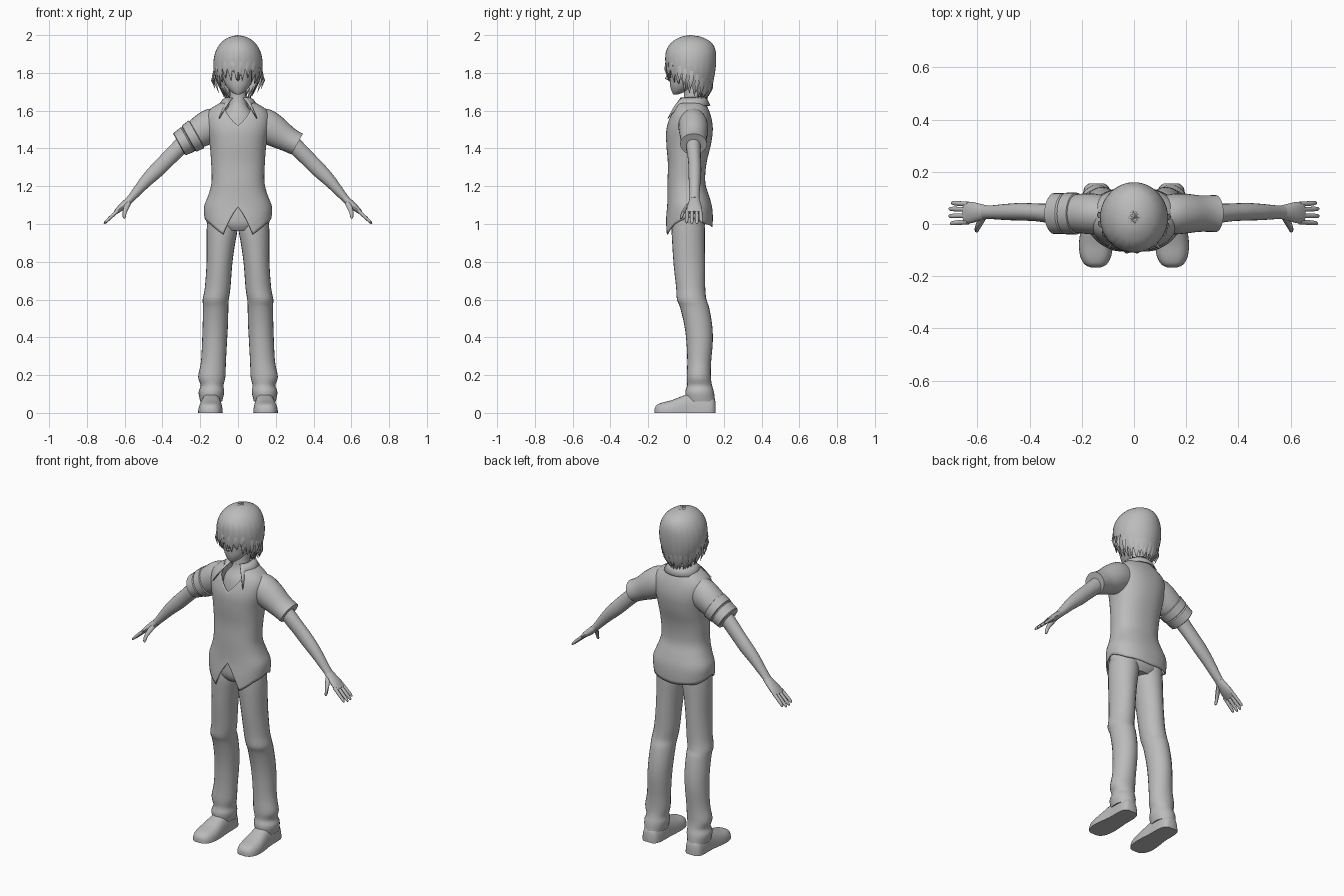
import bpy, bmesh, math, random
from mathutils import Vector

random.seed(4)
grey = bpy.data.materials.new("plain grey")
grey.diffuse_color = (0.5, 0.5, 0.5, 1)


def make(name, verts, faces, thick=0, angle=40):
    """Mesh object from generated points, smooth shaded, optional shell thickness."""
    me = bpy.data.meshes.new(name)
    me.from_pydata([tuple(v) for v in verts], [], faces)
    bm = bmesh.new()
    bm.from_mesh(me)
    bmesh.ops.recalc_face_normals(bm, faces=bm.faces)
    bm.to_mesh(me)
    bm.free()
    me.materials.append(grey)
    ob = bpy.data.objects.new(name, me)
    bpy.context.collection.objects.link(ob)
    if thick:
        mod = ob.modifiers.new("shell", 'SOLIDIFY')
        mod.thickness = thick
        mod.offset = -1
    bpy.ops.object.select_all(action='DESELECT')
    ob.select_set(True)
    bpy.context.view_layer.objects.active = ob
    bpy.ops.object.shade_smooth_by_angle(angle=math.radians(angle))
    return ob


def grid_faces(rows, n, closed=True):
    return [(r * n + i, r * n + (i + 1) % n, (r + 1) * n + (i + 1) % n, (r + 1) * n + i)
            for r in range(rows - 1) for i in range(n if closed else n - 1)]


def smooth_rows(rows, k=3):
    """Catmull-Rom refinement of a list of ring descriptions."""
    out = []
    for i in range(len(rows) - 1):
        p = [rows[max(i - 1, 0)], rows[i], rows[i + 1], rows[min(i + 2, len(rows) - 1)]]
        for j in range(k):
            t = j / k
            out.append([0.5 * (2 * b + (c - a) * t + (2 * a - 5 * b + 4 * c - d) * t * t
                               + (3 * b - a - 3 * c + d) * t ** 3) for a, b, c, d in zip(*p)])
    return out + [list(rows[-1])]


def loft(name, rings, n=20, k=3, side=1, angle=40):
    """Capped tube; ring = x, y, z, radius across, radius along y, tilt in degrees."""
    rows = smooth_rows(rings, k)
    verts = []
    for x, y, z, ra, rb, tilt in rows:
        t = math.radians(tilt)
        for i in range(n):
            a = math.tau * i / n
            c = ra * math.cos(a)
            verts.append((side * (x + c * math.cos(t)), y + rb * math.sin(a), z + c * math.sin(t)))
    faces = grid_faces(len(rows), n)
    faces += [tuple(range(n)), tuple(range((len(rows) - 1) * n, len(rows) * n))]
    return make(name, verts, faces, angle=angle)


def lerp(table, x):
    """Linear lookup in a table of (key, values...) rows sorted by key."""
    if x <= table[0][0]:
        return table[0][1:]
    for a, b in zip(table, table[1:]):
        if x <= b[0]:
            t = (x - a[0]) / (b[0] - a[0])
            return [p + (q - p) * t for p, q in zip(a[1:], b[1:])]
    return table[-1][1:]


def body_point(table, z, deg, power):
    """Point on a body of rows (z, half width, front y, back y); angle 0 faces front."""
    rx, f, b = lerp(table, z)
    s, c = math.sin(math.radians(deg)), math.cos(math.radians(deg))
    e = 2 / power
    return Vector((rx * math.copysign(abs(s) ** e, s),
                   (f + b) / 2 - (b - f) / 2 * math.copysign(abs(c) ** e, c), z))


def shell(name, table, low, high, n, rows, power, thick, angle=40):
    """Open shell whose lower and upper edges vary with the angle."""
    table = smooth_rows(table, 4)
    verts = [body_point(table, low(i) + (high(i) - low(i)) * r / (rows - 1), 360 * i / n, power)
             for r in range(rows) for i in range(n)]
    return make(name, verts, grid_faces(rows, n), thick, angle)


def front_angle(i, n):
    d = 360 * i / n
    return min(d, 360 - d)


# Shirt body with pointed tails and an open neck
shirt = [(0.93, .165, -.112, .135), (1.02, .176, -.108, .142), (1.09, .18, -.10, .138),
         (1.15, .158, -.098, .122), (1.22, .14, -.098, .102), (1.32, .142, -.096, .108),
         (1.42, .15, -.104, .132), (1.50, .165, -.104, .142), (1.56, .17, -.088, .135),
         (1.60, .155, -.072, .122), (1.63, .115, -.055, .108), (1.655, .065, -.03, .095)]
hem = [(0, 1.09), (25, .945), (55, 1.0), (90, 1.035), (130, 1.0), (180, .985)]
neckline = [(0, 1.52), (35, 1.65), (180, 1.655)]
N = 72
shell("shirt_body", shirt, lambda i: lerp(hem, front_angle(i, N))[0],
      lambda i: lerp(neckline, front_angle(i, N))[0], N, 36, 2.3, .006)

# Folded collar with long front points
verts = []
angs = range(30, 331, 15)
for k, level in enumerate((0, .5, 1)):
    for a in angs:
        s, c = math.sin(math.radians(a)), math.cos(math.radians(a))
        top = Vector((.062 * s, .03 - .068 * c, 1.668 + .008 * (1 - c) / 2))
        bot = Vector((.105 * s, .032 - .097 * c, 1.628))
        if a in (30, 330):
            bot = Vector((math.copysign(.102, s), -.098, 1.56))
        p = top.lerp(bot, level)
        p.z += .008 if k == 1 else 0
        verts.append(p)
make("collar", verts, grid_faces(3, len(angs), False), .006)

# Neck, upper chest and head
loft("neck", [(0, .03, 1.46, .11, .10, 0), (0, .025, 1.56, .095, .08, 0),
              (0, .03, 1.61, .06, .058, 0), (0, .035, 1.65, .045, .048, 0),
              (0, .04, 1.76, .045, .048, 0)])
loft("head", [(0, -.055, 1.686, .012, .012, 0), (0, -.04, 1.70, .035, .035, 0),
              (0, -.018, 1.73, .062, .066, 0), (0, .003, 1.77, .080, .090, 0),
              (0, .015, 1.82, .093, .104, 0), (0, .018, 1.88, .10, .108, 0),
              (0, .02, 1.95, .07, .08, 0)], n=28)
make("nose", [(-.012, -.082, 1.765), (.012, -.082, 1.765), (0, -.085, 1.815), (0, -.112, 1.77),
              (0, -.08, 1.752)],
     [(0, 3, 2), (1, 2, 3), (0, 4, 3), (1, 3, 4), (0, 2, 1, 4)])

# Hair cap with a jagged fringe
hair = [(1.64, .06, -.05, .105), (1.70, .088, -.075, .125), (1.75, .112, -.092, .143),
        (1.81, .128, -.104, .155), (1.87, .129, -.110, .160), (1.92, .116, -.104, .156),
        (1.96, .090, -.078, .136), (1.985, .056, -.04, .095), (1.997, .022, -.005, .055),
        (2.0, .002, .023, .027)]
base = [(0, 1.805), (35, 1.80), (60, 1.76), (85, 1.715), (130, 1.70), (180, 1.685)]
H = 96
jag = [(0, .03, -.01, -.035)[i % 4] + random.uniform(-.012, .012) for i in range(H)]
crown = lambda i: 2.0
shell("hair_cap", hair, lambda i: lerp(base, front_angle(i, H))[0] + jag[i], crown, H, 40, 2, .006, 60)


def lock(name, deg, z0, z1, width, out):
    """Tapered strand from the hair surface at z0 to a loose tip at z1."""
    p = body_point(hair, z0, deg, 2)
    tip = body_point(hair, z1, deg + random.uniform(-6, 6), 2)
    radial = Vector((math.sin(math.radians(deg)), -math.cos(math.radians(deg)), 0))
    across = Vector((-radial.y, radial.x, 0)) * width
    tip += radial * out
    mid = (p + tip) / 2 + radial * (.004 + out * .3)
    verts = [p - across * .6, p - radial * .01, p + across * .6, mid - across, mid + radial * .006,
             mid + across, mid - radial * .008, tip]
    make(name, verts, [(0, 3, 4), (0, 4, 2), (2, 4, 5), (0, 1, 6, 3), (1, 2, 5, 6),
                       (3, 7, 4), (4, 7, 5), (5, 7, 6), (6, 7, 3), (0, 2, 1)])


for k, deg in enumerate((-48, -32, -14, 6, 24, 42)):
    lock(f"fringe_lock_{k}", deg, 1.86, 1.775 + .012 * (k % 3), .013, .002)
for k in range(5):
    for s in (-1, 1):
        lock(f"side_lock_{k}_{'left' if s > 0 else 'right'}", s * (64 + 14 * k),
             1.84 - .015 * k, 1.75 - .02 * k, .013, (.012, .02, .028, .02, .008)[k])
for k in range(7):
    lock(f"nape_lock_{k}", 138 + 14 * k, 1.76, 1.665 + .01 * (k % 2), .014, .002)

# Trouser seat
loft("trouser_seat", [(0, .012, .965, .10, .07, 0), (0, .012, 1.0, .163, .09, 0),
                      (0, .012, 1.06, .162, .092, 0), (0, .01, 1.14, .14, .085, 0)], n=28)

leg = [(.083, .012, 1.02, .08, .086, 0), (.085, .012, .96, .081, .088, 0),
       (.092, .014, .88, .074, .086, 0), (.099, .018, .78, .068, .083, 0),
       (.108, .025, .66, .068, .077, 0), (.118, .03, .60, .069, .078, 0),
       (.118, .045, .56, .067, .077, 0), (.120, .064, .47, .067, .074, 0),
       (.124, .072, .38, .066, .070, 0), (.130, .070, .27, .066, .063, 0),
       (.139, .068, .19, .072, .064, 0), (.137, .072, .145, .060, .066, 0),
       (.141, .072, .11, .068, .076, 0), (.142, .078, .06, .058, .076, 0)]
arm = [(.24, .04, 1.47, .046, .042, 47), (.31, .04, 1.405, .043, .038, 46),
       (.38, .045, 1.335, .041, .034, 46), (.43, .047, 1.285, .040, .034, 48),
       (.49, .046, 1.225, .033, .031, 48), (.55, .045, 1.155, .023, .026, 48),
       (.575, .045, 1.128, .019, .026, 48)]
palm = [(.565, .045, 1.135, .019, .026, 48), (.595, .045, 1.108, .020, .034, 48),
        (.625, .044, 1.082, .017, .041, 46), (.65, .042, 1.06, .011, .040, 44)]
sleeve = [(.09, .035, 1.53, .085, .07, 88), (.15, .038, 1.518, .090, .078, 78),
          (.20, .04, 1.49, .083, .076, 67), (.25, .04, 1.457, .070, .070, 61),
          (.285, .04, 1.437, .064, .070, 61), (.313, .04, 1.423, .063, .071, 61)]
# Shoe stations: y, centre x, half width, height
shoe = [(-.166, .147, .020, .022), (-.155, .147, .042, .042), (-.125, .147, .059, .055),
        (-.08, .146, .065, .066), (-.03, .144, .062, .085), (.03, .142, .056, .105),
        (.10, .142, .055, .10), (.14, .143, .047, .085), (.156, .143, .028, .06)]

for side, tag in ((1, "left"), (-1, "right")):
    loft(f"{tag}_trouser_leg", leg, n=24, side=side)
    loft(f"{tag}_arm", arm, side=side)
    loft(f"{tag}_palm", palm, n=16, side=side)
    loft(f"{tag}_sleeve", sleeve, n=28, side=side)
    # Fingers spread slightly, thumb toward the front
    for k, (dy, reach) in enumerate(((.008, .92), (.032, 1.0), (.056, 1.0), (.076, .86))):
        y1 = .042 + (dy - .042) * 1.15
        ex, ez = .645 + .064 * reach, 1.062 - .062 * reach
        loft(f"{tag}_finger_{k}", [(.635, dy, 1.072, .010, .010, 45),
                                   ((.645 + ex) / 2, (dy + y1) / 2, (1.066 + ez) / 2, .009, .0095, 42),
                                   (ex - .006, y1, ez + .008, .007, .008, 42),
                                   (ex, y1, ez, .002, .003, 42)], n=10, k=2, side=side)
    loft(f"{tag}_thumb", [(.575, .03, 1.118, .014, .014, 40), (.59, .006, 1.09, .014, .013, 25),
                          (.60, -.014, 1.062, .011, .010, 20), (.603, -.025, 1.036, .008, .008, 20),
                          (.603, -.028, 1.028, .002, .003, 20)], n=10, side=side)
    # Shoe with a flat sole
    rows, m, verts = smooth_rows(shoe, 3), 17, []
    for y, cx, w, h in rows:
        for i in range(m):
            a = math.pi * i / (m - 1)
            c, s = math.cos(a), math.sin(a)
            verts.append((side * (cx + w * math.copysign(abs(c) ** .7, c)), y, h * s ** .8 if 0 < i < m - 1 else 0))
    faces = grid_faces(len(rows), m) + [tuple(range(m)), tuple(range((len(rows) - 1) * m, len(rows) * m))]
    make(f"{tag}_shoe", verts, faces)

# Rolled cuff on one sleeve only
loft("rolled_cuff", [(.215, .04, 1.478, .070, .070, 61), (.22, .04, 1.475, .084, .080, 61),
                     (.258, .04, 1.452, .079, .080, 61), (.262, .04, 1.450, .070, .073, 61),
                     (.268, .04, 1.447, .074, .078, 61), (.308, .04, 1.423, .067, .078, 61),
                     (.312, .04, 1.421, .058, .068, 61)], n=28, k=1, side=-1, angle=30)
